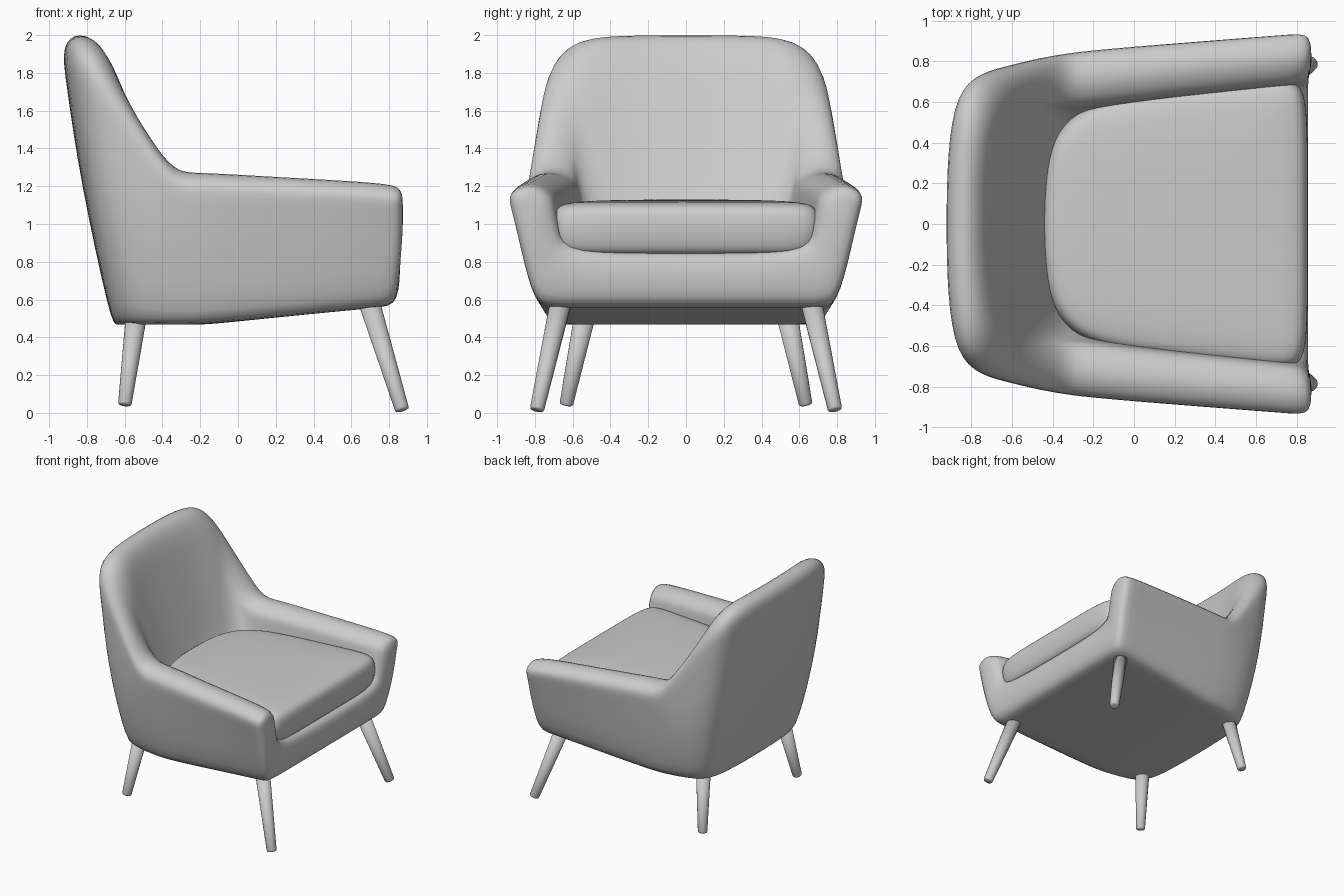
import bpy, bmesh
from mathutils import Vector

if "Cube" in bpy.data.objects:
    bpy.data.objects.remove(bpy.data.objects["Cube"])


def finish(name, bm, levels=2):
    """Turn a bmesh into a smooth, subdivided object."""
    bmesh.ops.remove_doubles(bm, verts=bm.verts, dist=0.0005)
    bmesh.ops.recalc_face_normals(bm, faces=bm.faces)
    me = bpy.data.meshes.new(name)
    bm.to_mesh(me)
    bm.free()
    me.shade_smooth()
    ob = bpy.data.objects.new(name, me)
    bpy.context.collection.objects.link(ob)
    if levels:
        mod = ob.modifiers.new("subdivision", 'SUBSURF')
        mod.levels = mod.render_levels = levels
    return ob


# Upholstered shell: stations run from arm front round to the middle of the back
# outer bottom xy, outer middle xy, outer top xy, inner top xy, inner seat xy, crest z
STATIONS = [
    (.85, .81, .885, .89, .875, .955, .875, .715, .87, .65, 1.215),
    (.76, .80, .78, .88, .77, .945, .77, .70, .76, .64, 1.24),
    (.20, .775, .20, .845, .20, .90, .20, .64, .20, .60, 1.27),
    (-.20, .75, -.20, .82, -.20, .865, -.20, .59, -.16, .55, 1.295),
    (-.33, .73, -.34, .805, -.315, .85, -.32, .58, -.23, .51, 1.29),
    (-.44, .715, -.48, .80, -.42, .83, -.43, .61, -.29, .46, 1.41),
    (-.56, .68, -.65, .765, -.585, .79, -.56, .60, -.33, .38, 1.65),
    (-.63, .60, -.765, .70, -.76, .755, -.64, .57, -.35, .29, 1.88),
    (-.66, .48, -.81, .57, -.89, .66, -.70, .48, -.365, .21, 2.005),
    (-.67, .27, -.835, .31, -.935, .36, -.73, .29, -.37, .10, 2.02),
    (-.67, .00, -.84, .00, -.94, .00, -.74, .00, -.37, .00, 2.02),
]


def section(s):
    """One cross-section from the underside centre, over the rim, to the seat deck centre."""
    zb = 0.467 + 0.1 * max(0, s[0] + 0.2) / 1.04
    zt = s[10]
    ob = Vector((s[0], s[1], zb))
    om = Vector((s[2], s[3], (zb + zt) / 2))
    ot = Vector((s[4], s[5], zt - 0.065))
    it = Vector((s[6], s[7], zt - 0.065))
    ib = Vector((s[8], s[9], 0.85))
    crest = (ot + it) / 2
    crest.z = zt
    under = Vector((s[0] if s[0] > 0 else s[0] * 0.7, 0, zb))
    deck = Vector((s[8] if s[8] > 0 else s[8] * 0.6, 0, 0.85))
    return [under, ob.lerp(under, .12), ob, om, om.lerp(ot, .7), ot, crest,
            it, ib.lerp(it, .8), ib.lerp(it, .4), ib, deck]


half = [section(s) for s in STATIONS]
flip = [[Vector((p.x, -p.y, p.z)) for p in ring] for ring in half[-2::-1]]
bm = bmesh.new()
rings = [[bm.verts.new(p) for p in ring] for ring in half + flip]
for a, b in zip(rings, rings[1:]):
    for i in range(11):
        bm.faces.new((a[i], a[i + 1], b[i + 1], b[i]))
for r in (rings[0], rings[-1]):  # flat front of arms and front rail
    for i in range(5):
        bm.faces.new((r[i], r[i + 1], r[10 - i], r[11 - i]))
finish("upholstered_shell", bm)

# Seat cushion: one plan outline stacked at several heights
OUTLINE = [(.855, 0), (.855, .35), (.85, .62), (.80, .72), (.60, .70), (.20, .66),
           (-.15, .61), (-.32, .53), (-.42, .38), (-.45, .18), (-.455, 0)]
LEVELS = [(.55, .83), (.90, .83), (.97, .86), (1, .95), (1, 1.03),
          (.975, 1.085), (.90, 1.115), (.55, 1.13)]
plan = OUTLINE + [(x, -y) for x, y in OUTLINE[-2:0:-1]]
bm = bmesh.new()
rings = [[bm.verts.new((.2 + (x - .2) * k, y * k, z)) for x, y in plan] for k, z in LEVELS]
n = len(plan)
for a, b in zip(rings, rings[1:]):
    for i in range(n):
        bm.faces.new((a[i], a[(i + 1) % n], b[(i + 1) % n], b[i]))
bm.faces.new(rings[0])
bm.faces.new(rings[-1])
finish("seat_cushion", bm)


# Tapered, splayed legs
def leg(name, top, foot, r_top, r_foot):
    top, foot = Vector(top), Vector(foot)
    axis = top - foot
    bm = bmesh.new()
    bmesh.ops.create_cone(bm, cap_ends=True, segments=16, radius1=r_foot,
                          radius2=r_top, depth=axis.length)
    rim = [e for e in bm.edges if all(v.co.z < 0 for v in e.verts)]
    bmesh.ops.bevel(bm, geom=rim, offset=0.012, segments=2, affect='EDGES', profile=0.5)
    bmesh.ops.rotate(bm, verts=bm.verts, matrix=axis.to_track_quat('Z', 'Y').to_matrix())
    bmesh.ops.translate(bm, verts=bm.verts, vec=(top + foot) / 2)
    finish(name, bm, 0)


for side, s in (("left", -1), ("right", 1)):
    leg("front_leg_" + side, (.69, .66 * s, .60), (.87, .79 * s, .013), .058, .038)
    leg("back_leg_" + side, (-.535, .53 * s, .54), (-.60, .635 * s, .04), .058, .036)
